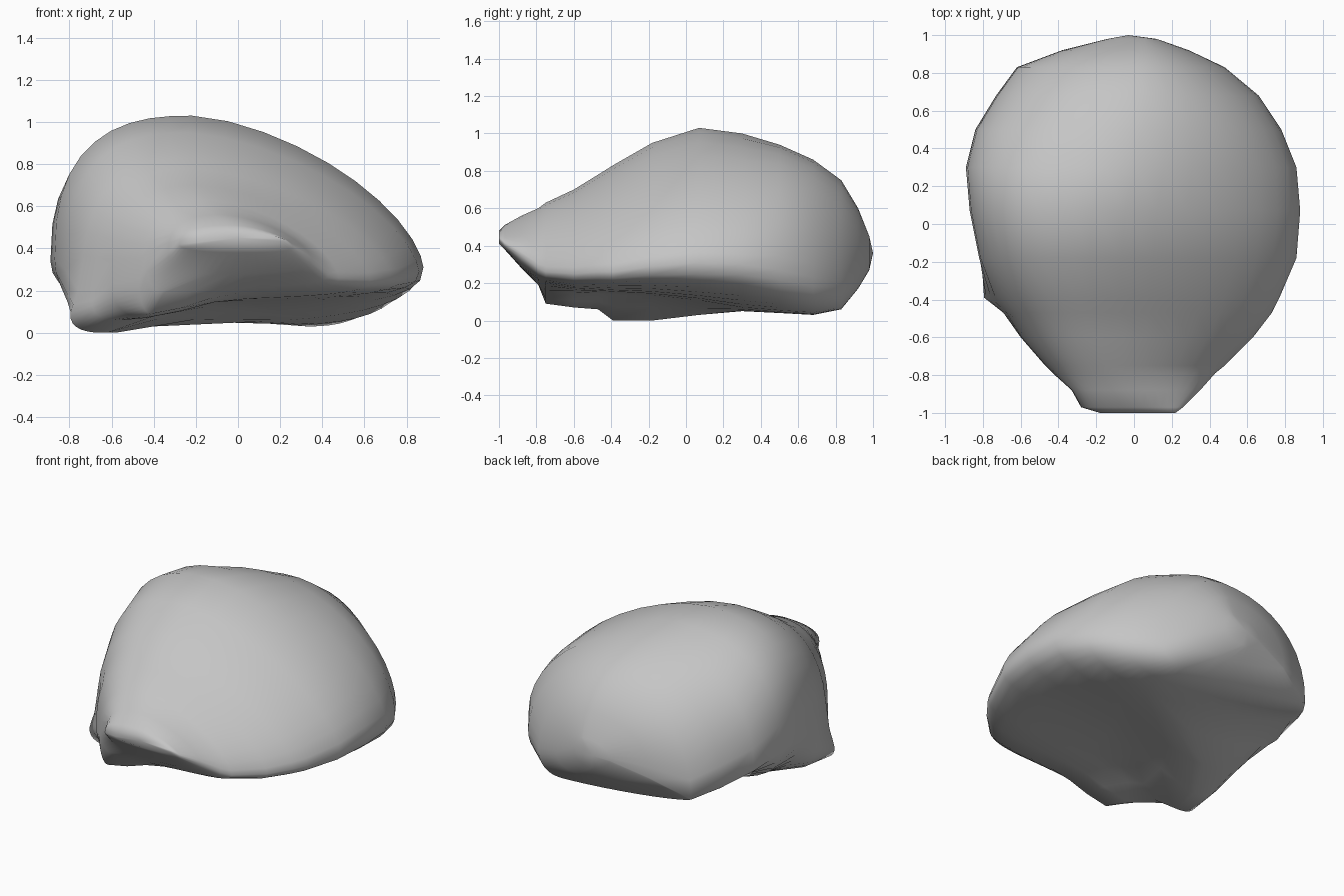
import bpy, bmesh, math

# Stations along the boulder, front to back:
# y, x_left, x_right, z of left underside, z of right underside, z_high,
# x of lowest ridge, z of widest level on the left, same on the right
STATIONS = [
    (-1.00, -0.18, 0.22, 0.41, 0.42, 0.48, 0.00, 0.43, 0.44),
    (-0.97, -0.28, 0.26, 0.38, 0.38, 0.51, 0.00, 0.42, 0.41),
    (-0.88, -0.33, 0.35, 0.28, 0.28, 0.56, -0.10, 0.38, 0.35),
    (-0.79, -0.43, 0.43, 0.19, 0.21, 0.60, -0.35, 0.31, 0.28),
    (-0.75, -0.47, 0.48, 0.09, 0.19, 0.63, -0.41, 0.25, 0.26),
    (-0.60, -0.60, 0.63, 0.07, 0.16, 0.70, -0.44, 0.23, 0.25),
    (-0.47, -0.68, 0.73, 0.06, 0.15, 0.78, -0.55, 0.20, 0.26),
    (-0.39, -0.74, 0.77, 0.00, 0.145, 0.83, -0.62, 0.20, 0.26),
    (-0.18, -0.82, 0.86, 0.00, 0.13, 0.95, -0.58, 0.30, 0.29),
    (0.07, -0.87, 0.88, 0.03, 0.10, 1.03, -0.40, 0.35, 0.31),
    (0.30, -0.89, 0.86, 0.05, 0.055, 1.00, -0.05, 0.34, 0.30),
    (0.50, -0.84, 0.78, 0.04, 0.04, 0.94, 0.25, 0.29, 0.27),
    (0.68, -0.73, 0.66, 0.03, 0.03, 0.86, 0.33, 0.22, 0.23),
    (0.83, -0.62, 0.48, 0.06, 0.06, 0.75, 0.31, 0.17, 0.21),
    (0.92, -0.38, 0.29, 0.17, 0.17, 0.60, 0.12, 0.28, 0.28),
    (0.98, -0.14, 0.12, 0.27, 0.27, 0.45, -0.03, 0.35, 0.35),
]
SIDES = 40


def section(y, xl, xr, zl, zr, zh, xb, zml, zmr):
    """Lopsided rounded outline: each quadrant has its own roundness."""
    # Crest leans left and drifts back to the middle at the rear
    xt = -0.24 + 0.30 * y if y > 0 else -0.24 * (1 + y ** 3)
    if y > 0:
        xt = -0.24 + 0.30 * y
    pts = []
    for i in range(SIDES):
        a = 2 * math.pi * i / SIDES
        c, s = math.cos(a), math.sin(a)
        upper, right = s >= 0, c >= 0
        if upper and right:
            n = 1.55 if y < 0.4 else 1.75
        elif upper:
            n = 2.6 if y < 0.4 else 2.3
        elif right:
            n = 2.8 if y < 0.2 else 2.4
        elif y > 0.4:
            n = 1.35
        else:
            n = 3.0 if -0.5 < y < -0.1 else 2.2
        u = min(abs(c), 1.0)
        v = max(0.0, 1 - u ** n) ** (1 / n)
        cx = xt if upper else xb
        zm = zmr if right else zml
        x = cx + (xr - cx) * u if right else cx - (cx - xl) * u
        if upper:
            z = zm + (zh - zm) * v
        elif right:
            # Flat underside that dips to the ridge on the left
            z = zm + (zr - zm) * v - (zr - zl) * v * math.exp(-((x - xb) / 0.25) ** 2)
        else:
            z = zm + (zl - zm) * v
        # Foot sticking out at the lower left
        if x < xb and y < 0:
            x -= 0.09 * math.exp(-((y + 0.39) / 0.08) ** 2 - (z / 0.16) ** 2) * u
        pts.append((x, y, z))
    return pts


# Boulder skin
bm = bmesh.new()
rings = [[bm.verts.new(p) for p in section(*st)] for st in STATIONS]
for r0, r1 in zip(rings, rings[1:]):
    for i in range(SIDES):
        j = (i + 1) % SIDES
        bm.faces.new((r0[i], r0[j], r1[j], r1[i]))

# Blunt nose and rounded back
for ring, tip in ((rings[0], (0, -1.0, 0.45)), (rings[-1], (-0.03, 1.0, 0.36))):
    v = bm.verts.new(tip)
    for i in range(SIDES):
        bm.faces.new((ring[i], ring[(i + 1) % SIDES], v))
bmesh.ops.recalc_face_normals(bm, faces=bm.faces[:])

mesh = bpy.data.meshes.new("boulder")
bm.to_mesh(mesh)
bm.free()
boulder = bpy.data.objects.new("boulder", mesh)
bpy.context.collection.objects.link(boulder)

# Stone colour
stone = bpy.data.materials.new("stone grey")
stone.diffuse_color = (0.56, 0.56, 0.56, 1)
mesh.materials.append(stone)

# Smooth shading
bpy.context.view_layer.objects.active = boulder
boulder.select_set(True)
bpy.ops.object.shade_smooth()
